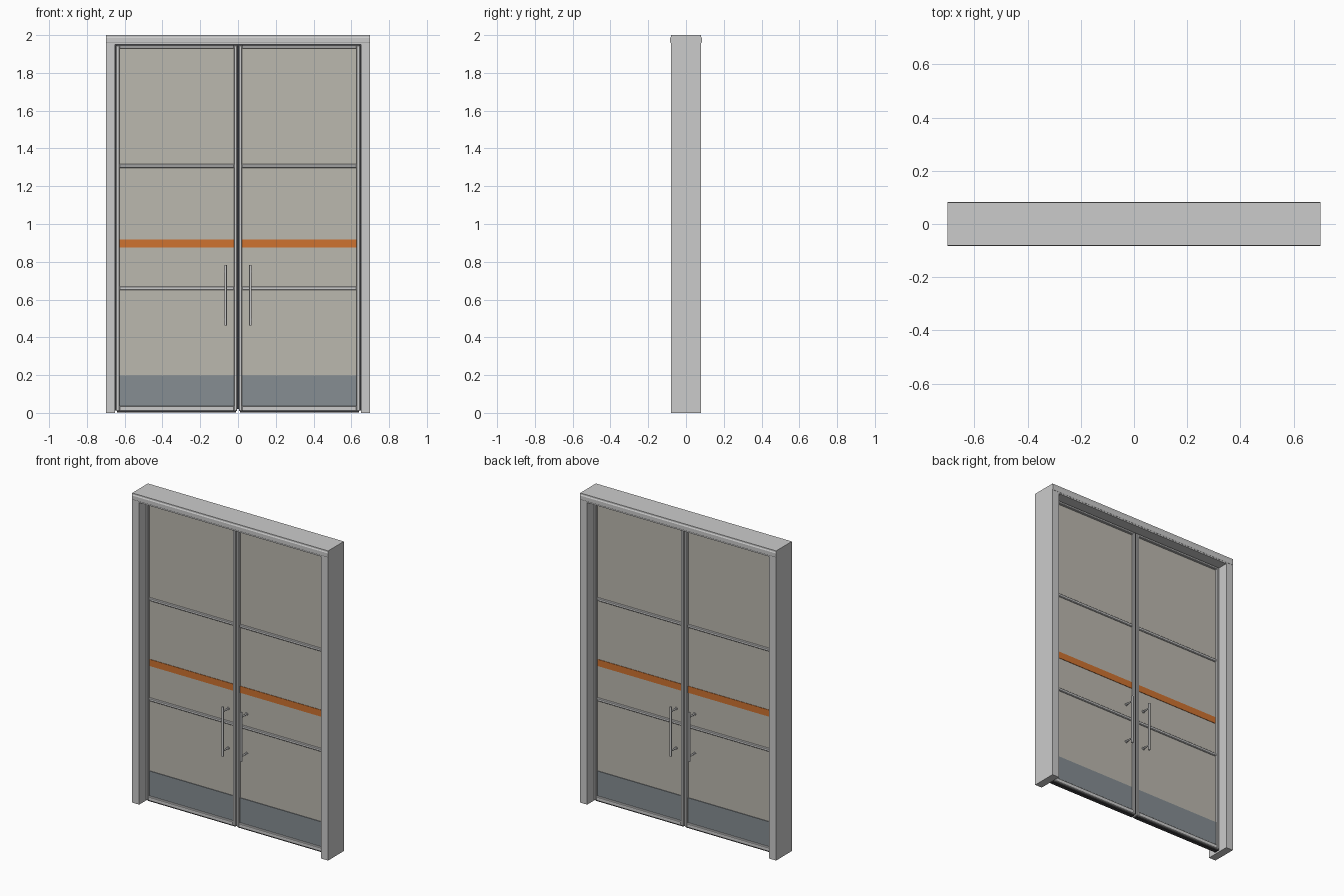
import bpy, bmesh, math

if "Cube" in bpy.data.objects:
    bpy.data.objects.remove(bpy.data.objects["Cube"])


def material(name, rgb):
    m = bpy.data.materials.new(name)
    m.diffuse_color = (*rgb, 1)
    m.use_nodes = True
    m.node_tree.nodes["Principled BSDF"].inputs["Base Color"].default_value = m.diffuse_color
    return m


GLASS = material("frosted_glass", (0.50, 0.48, 0.43))
ORANGE = material("orange_strip", (0.62, 0.17, 0.03))
STEEL = material("kick_steel", (0.24, 0.27, 0.29))
RUBBER = material("dark_rubber", (0.05, 0.05, 0.055))


def finish(bm, name, mat=None, bevel=0):
    bmesh.ops.recalc_face_normals(bm, faces=bm.faces)
    me = bpy.data.meshes.new(name)
    bm.to_mesh(me)
    bm.free()
    ob = bpy.data.objects.new(name, me)
    bpy.context.collection.objects.link(ob)
    if mat:
        me.materials.append(mat)
    if bevel:
        b = ob.modifiers.new("bevel", "BEVEL")
        b.width, b.segments = bevel, 1
    return ob


def box(name, x, y, z, mat=None, bevel=0):
    """Box from (min, max) ranges on each axis."""
    bm = bmesh.new()
    bmesh.ops.create_cube(bm, size=1)
    for v in bm.verts:
        for i, (a, b) in enumerate((x, y, z)):
            v.co[i] = a if v.co[i] < 0 else b
    return finish(bm, name, mat, bevel)


def extrude(name, points, vec, bevel=0):
    """Solid made by sweeping a closed outline along vec."""
    bm = bmesh.new()
    face = bm.faces.new([bm.verts.new(p) for p in points])
    r = bmesh.ops.extrude_face_region(bm, geom=[face])
    bmesh.ops.translate(bm, vec=vec, verts=[g for g in r["geom"] if isinstance(g, bmesh.types.BMVert)])
    return finish(bm, name, None, bevel)


def rod(name, loc, radius, length, along_y=False):
    bpy.ops.mesh.primitive_cylinder_add(vertices=16, radius=radius, depth=length, location=loc,
                                        rotation=(math.pi / 2 if along_y else 0, 0, 0))
    bpy.context.object.name = name
    bpy.ops.object.shade_smooth_by_angle()


# Portal: two jambs and header as one inverted U
outline = [(-.7, 0), (-.7, 2), (.7, 2), (.7, 0), (.65, 0), (.65, 1.95), (-.65, 1.95), (-.65, 0)]
extrude("door_frame", [(x, -.08, z) for x, z in outline], (0, .16, 0))

# Chamfered lip along the header, front and back
for s, side in ((-1, "front"), (1, "back")):
    lip = [(.08, 1.958), (.081, 1.958), (.0835, 1.962), (.0835, 1.985), (.08, 1.991)]
    extrude(f"{side}_header_lip", [(-.7, s * y, z) for y, z in lip], (1.4, 0, 0))

# Rubber seal in the gap between frame and leaves
for s, side in ((-1, "left"), (1, "right")):
    box(f"{side}_jamb_seal", sorted((s * .644, s * .651)), (-.012, .012), (.012, 1.95), RUBBER)
box("header_seal", (-.65, .65), (-.012, .012), (1.943, 1.951), RUBBER)
box("meeting_seal", (-.005, .005), (-.012, .012), (.02, 1.945), RUBBER)

# Door leaves
T = .022
for s, side in ((-1, "left"), (1, "right")):
    def span(a, b):
        return sorted((s * a, s * b))

    inner = span(.021, .628)
    box(f"{side}_meeting_stile", span(.004, .022), (-T, T), (.01, 1.945), bevel=.003)
    box(f"{side}_hinge_stile", span(.627, .645), (-T, T), (.01, 1.945), bevel=.003)
    box(f"{side}_bottom_rail", inner, (-T, T), (.01, .037), bevel=.003)
    box(f"{side}_top_rail", inner, (-T, T), (1.93, 1.945), bevel=.003)
    box(f"{side}_bottom_seal", span(.01, .64), (-.012, .012), (.003, .012), RUBBER)
    box(f"{side}_glass", inner, (-.006, .006), (.03, 1.935), GLASS)
    for z, n in ((.66, "lower"), (1.307, "upper")):
        box(f"{side}_{n}_glazing_bar", inner, (-.014, .014), (z - .01, z + .01), bevel=.004)
    box(f"{side}_warning_strip", inner, (-.009, .009), (.875, .918), ORANGE)
    box(f"{side}_kick_plate", inner, (-.01, .01), (.034, .197), STEEL)

    # Pull handles on both faces, each with two standoffs
    for f, face in ((-1, "front"), (1, "back")):
        rod(f"{side}_{face}_pull_bar", (s * .066, f * .062, .622), .0065, .32)
        for z, n in ((.495, "lower"), (.749, "upper")):
            rod(f"{side}_{face}_{n}_standoff", (s * .066, f * .033, z), .005, .058, True)
            rod(f"{side}_{face}_{n}_rosette", (s * .066, f * .008, z), .009, .008, True)
